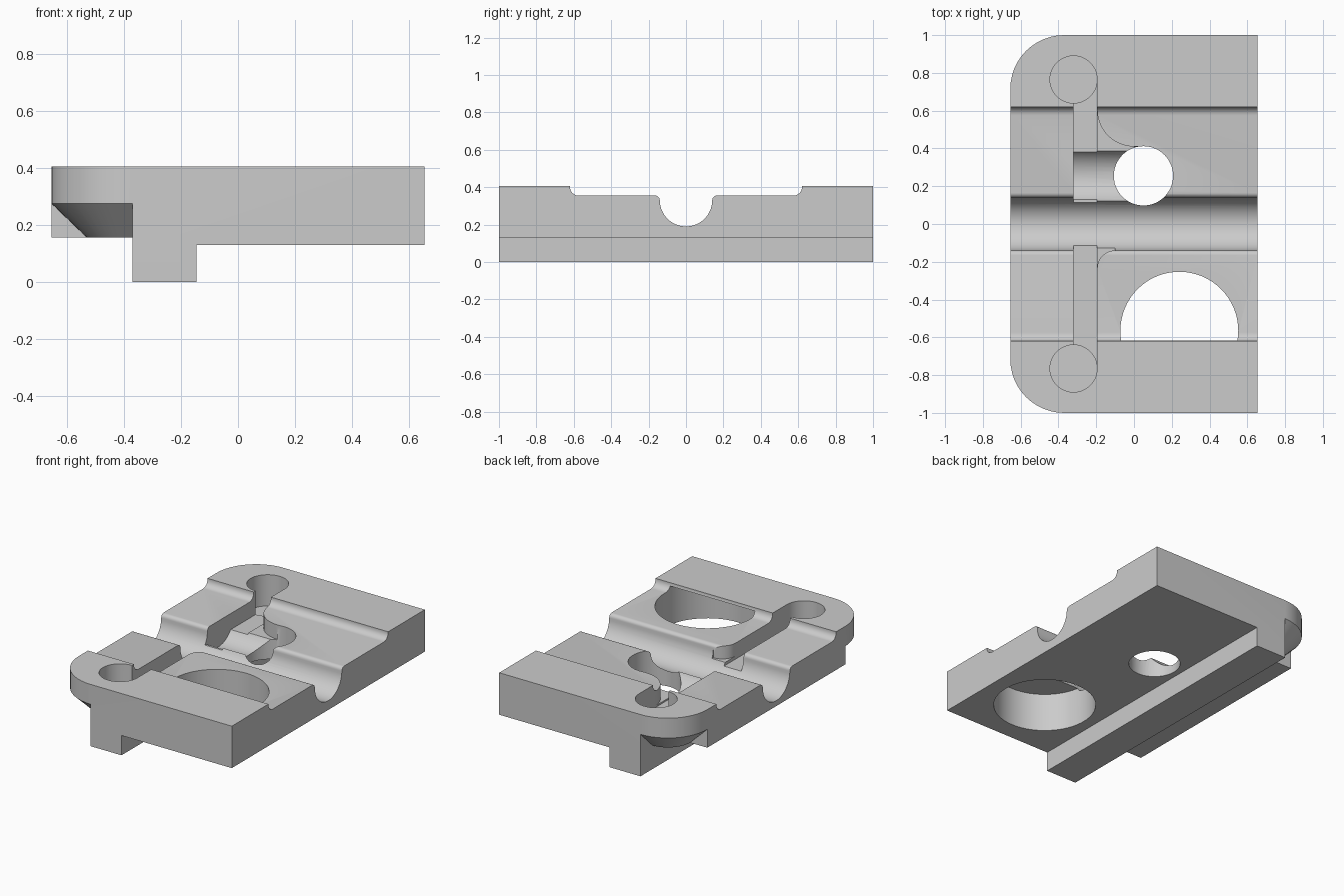
import bpy, bmesh, math

if "Cube" in bpy.data.objects:
    bpy.data.objects.remove(bpy.data.objects["Cube"])


def prism(name, pts, axis, lo, hi):
    """Extrude a 2D outline along an axis (remaining axes in x, y, z order)."""
    place = {'x': lambda p, t: (t, p[0], p[1]),
             'y': lambda p, t: (p[0], t, p[1]),
             'z': lambda p, t: (p[0], p[1], t)}[axis]
    bm = bmesh.new()
    face = bm.faces.new([bm.verts.new(place(p, lo)) for p in pts])
    new = bmesh.ops.extrude_face_region(bm, geom=[face])['geom']
    a, b = place((0, 0), lo), place((0, 0), hi)
    shift = [b[i] - a[i] for i in range(3)]
    bmesh.ops.translate(bm, vec=shift, verts=[v for v in new if isinstance(v, bmesh.types.BMVert)])
    return finish(name, bm)


def finish(name, bm):
    bmesh.ops.recalc_face_normals(bm, faces=bm.faces)
    me = bpy.data.meshes.new(name)
    bm.to_mesh(me)
    bm.free()
    ob = bpy.data.objects.new(name, me)
    bpy.context.collection.objects.link(ob)
    return ob


def arc(cx, cy, r, a0, a1, n=12):
    return [(cx + r * math.cos(math.radians(a0 + (a1 - a0) * i / n)),
             cy + r * math.sin(math.radians(a0 + (a1 - a0) * i / n))) for i in range(n + 1)]


def rect(x0, y0, x1, y1):
    return [(x0, y0), (x1, y0), (x1, y1), (x0, y1)]


def circle(cx, cy, r, n=48):
    return arc(cx, cy, r, 0, 360, n)[:-1]


def cone(name, x, y, r0, r1, z0, z1):
    bm = bmesh.new()
    rings = [[bm.verts.new((px, py, z)) for px, py in circle(x, y, r)]
             for r, z in ((r0, z0), (r1, z1), (r1, 0.405))]
    for lo, hi in zip(rings, rings[1:]):
        for i in range(len(lo)):
            j = (i + 1) % len(lo)
            bm.faces.new((lo[i], lo[j], hi[j], hi[i]))
    bm.faces.new(rings[0])
    bm.faces.new(rings[-1])
    return finish(name, bm)


def combine(target, other, op):
    mod = target.modifiers.new(op, 'BOOLEAN')
    mod.operation, mod.solver, mod.object = op, 'EXACT', other
    bpy.context.view_layer.objects.active = target
    bpy.ops.object.modifier_apply(modifier=mod.name)
    bpy.data.objects.remove(other)


# main plate with the keel below
plate = prism("channel_plate", [(-.37, 0), (-.145, 0), (-.145, .13), (.655, .13),
                                (.655, .405), (-.37, .405)], 'y', -1, 1)
# left ledge and its rounded, undercut corners
combine(plate, prism("left_ledge", rect(-.655, -.715, -.3, .715), 'z', .155, .405), 'UNION')
for s in (1, -1):
    combine(plate, cone("corner", -.37, s * .715, .16, .285, .155, .275), 'UNION')

# stepped recess with the round central groove
half = ([(-.62, .5)] + arc(-.575, .4, .045, 180, 270, 6) + arc(-.165, .33, .025, 90, 0, 5)
        + arc(0, .33, .14, 180, 270, 14)[1:])
recess = half + [(-y, z) for y, z in reversed(half[:-1])]
cutters = [prism("recess_cutter", recess, 'x', -.8, .8)]

# cross groove joining the two blind end holes
cutters.append(prism("cross_groove_cutter", rect(-.32, -.765, -.195, .765), 'z', .25, .5))
for s in (1, -1):
    cutters.append(prism("end_hole_cutter", circle(-.32, s * .765, .125), 'z', .2, .5))

# flared channel leading to the through hole
pipe = arc(.255, .34, .155, 180, 360, 20) + [(.41, .5), (.1, .5)]
cutters.append(prism("side_channel_cutter", pipe, 'x', -.32, .05))
flare = [(-.25, .3), (0, .3)] + arc(0, .605, .195, 270, 180) + [(-.25, .605)]
cutters.append(prism("flare_cutter", flare, 'z', .26, .5))
cutters.append(prism("through_hole_cutter", circle(.05, .255, .157), 'z', -.1, .6))

# flare where the central groove meets the cross groove
flare = [(-.25, -.1), (-.1, -.1)] + arc(-.1, -.235, .095, 90, 180, 8) + [(-.25, -.235)]
cutters.append(prism("groove_flare_cutter", flare, 'z', .27, .5))

# large round pocket from below, partly roofed by the raised border
cutters.append(prism("large_hole_cutter", circle(.24, -.565, .312, 64), 'z', -.1, .385))

for c in cutters:
    combine(plate, c, 'DIFFERENCE')

bpy.ops.object.select_all(action='DESELECT')
plate.select_set(True)
bpy.context.view_layer.objects.active = plate
bpy.ops.object.shade_smooth_by_angle(angle=math.radians(25))
